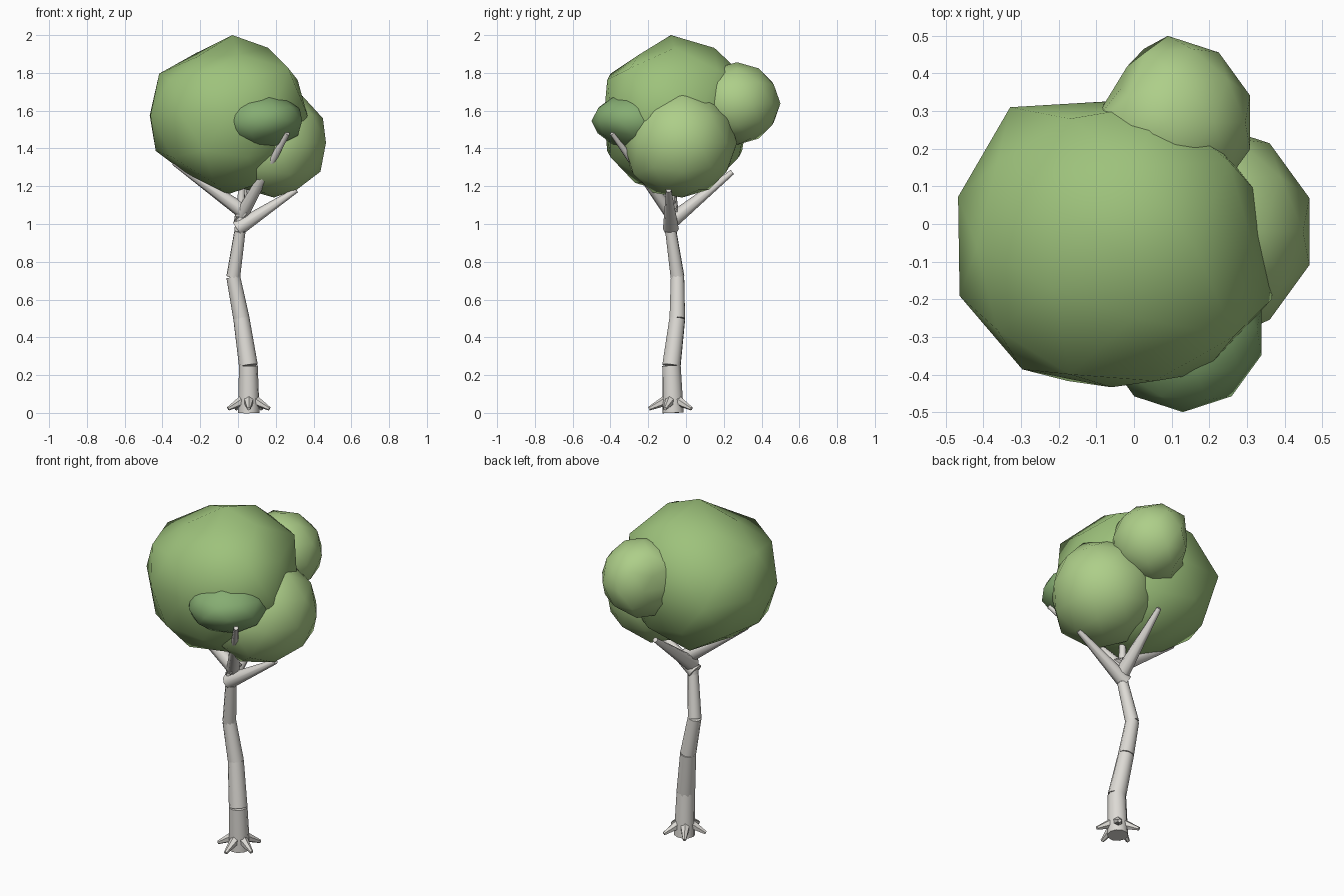
import bpy, bmesh, math
from mathutils import Vector, Matrix

if "Cube" in bpy.data.objects:
    bpy.data.objects.remove(bpy.data.objects["Cube"])


def material(name, rgb):
    m = bpy.data.materials.new(name)
    m.diffuse_color = (*rgb, 1)
    m.use_nodes = True
    m.node_tree.nodes["Principled BSDF"].inputs["Base Color"].default_value = m.diffuse_color
    return m


BARK = material("pale_bark", (0.72, 0.70, 0.66))
LEAF = material("leaf_mid", (0.34, 0.54, 0.20))
LEAF_LIGHT = material("leaf_light", (0.42, 0.62, 0.25))
LEAF_DARK = material("leaf_dark", (0.24, 0.42, 0.17))


def finish(bm, name, mat, angle):
    me = bpy.data.meshes.new(name)
    bm.to_mesh(me)
    bm.free()
    ob = bpy.data.objects.new(name, me)
    bpy.context.collection.objects.link(ob)
    me.materials.append(mat)
    bpy.ops.object.select_all(action='DESELECT')
    ob.select_set(True)
    bpy.context.view_layer.objects.active = ob
    bpy.ops.object.shade_smooth_by_angle(angle=math.radians(angle))
    return ob


def limb(name, a, b, r1, r2, sides=8):
    """Tapered cylinder running from a to b."""
    a, b = Vector(a), Vector(b)
    d = b - a
    rot = d.to_track_quat('Z', 'Y').to_matrix().to_4x4()
    bm = bmesh.new()
    bmesh.ops.create_cone(bm, cap_ends=True, segments=sides, radius1=r1, radius2=r2,
                          depth=d.length,
                          matrix=Matrix.Translation((a + b) / 2) @ rot)
    return finish(bm, name, BARK, 50)


def foliage(name, centre, r, mat, scale_at=(), flat=1.0):
    """Low-poly ball; scale_at lists (direction, factor) for the nearest vertex."""
    bm = bmesh.new()
    bmesh.ops.create_icosphere(bm, subdivisions=2, radius=1)
    dirs = {v: v.co.normalized() for v in bm.verts}
    for d, f in scale_at:
        d = Vector(d).normalized()
        v = max(dirs, key=lambda k: dirs[k].dot(d))
        v.co = dirs[v] * f
    for v in bm.verts:
        v.co = Vector((v.co.x, v.co.y, v.co.z * flat)) * r + Vector(centre)
    return finish(bm, name, mat, 180)


def around(deg):
    return (math.cos(math.radians(deg)), math.sin(math.radians(deg)), 0)


# Trunk: crooked stack of tapered segments
path = [((0.057, -0.068, 0.0), 0.057), ((0.055, -0.077, 0.25), 0.050),
        ((0.018, -0.046, 0.50), 0.043), ((-0.025, -0.045, 0.72), 0.037),
        ((0.010, -0.080, 0.96), 0.030), ((0.018, -0.080, 1.06), 0.026)]
for i, ((a, ra), (b, rb)) in enumerate(zip(path, path[1:])):
    limb(f"trunk_segment_{i + 1}", a, b, ra, rb, 10)

# Roots: short spikes around the base
for i in range(5):
    c, s, _ = around(-90 + 72 * i)
    limb(f"root_{i + 1}", (0.057 + 0.035 * c, -0.072 + 0.035 * s, 0.065),
         (0.057 + 0.115 * c, -0.072 + 0.125 * s, 0.022), 0.028, 0.010, 6)

# Branches
branches = {
    "right_branch": ((-0.005, -0.080, 0.975), (0.31, -0.092, 1.18), 0.042, 0.014),
    "back_branch": ((0.020, -0.085, 1.01), (0.03, 0.245, 1.275), 0.042, 0.014),
    "left_branch": ((0.045, -0.080, 1.055), (-0.34, -0.085, 1.325), 0.042, 0.014),
    "front_branch": ((0.015, -0.070, 1.04), (0.262, -0.392, 1.48), 0.036, 0.013),
    "top_branch": ((0.015, -0.080, 1.04), (0.02, -0.07, 1.30), 0.024, 0.014),
}
for name, (a, b, r1, r2) in branches.items():
    limb(name, a, b, r1, r2)

# Main crown, with uneven waist and dented shoulders
waist = [1.0, 0.97, 0.92, 1.09, 1.02, 1.01, 0.96, 0.89, 0.99, 1.07]
tweaks = [(around(18 + 36 * i), f) for i, f in enumerate(waist)]
tweaks += [((-0.425, -0.309, 0.851), 0.87), ((-0.425, 0.309, 0.851), 0.92),
           ((0.162, -0.5, 0.851), 0.90), ((0.688, -0.5, 0.526), 1.13),
           ((0.688, 0.5, 0.526), 1.08), ((0.276, 0.851, 0.447), 1.06),
           ((-0.526, 0, -0.851), 0.90)]
crown = foliage("crown", (-0.06, -0.06, 1.575), 0.42, LEAF, tweaks)
top = max(crown.data.vertices, key=lambda v: v.co.z)
top.co = (-0.03, -0.08, 2.0)

# Smaller leaf clusters
foliage("right_leaf_cluster", (0.19, -0.02, 1.43), 0.29, LEAF_LIGHT,
        [(around(-90), 1.07), ((-0.276, -0.851, -0.447), 1.10),
         ((0.263, -0.81, -0.526), 1.10), ((-0.162, -0.5, -0.851), 1.07)])
foliage("back_leaf_cluster", (0.09, 0.27, 1.638), 0.23, LEAF_LIGHT,
        [(around(126), 0.80), (around(162), 0.76), ((-0.724, 0.526, 0.447), 0.75),
         ((-0.688, 0.5, -0.526), 0.8), ((-0.276, -0.851, 0.447), 0.85)], 0.95)
foliage("front_leaf_cluster", (0.13, -0.28, 1.545), 0.22, LEAF_DARK,
        [((0.724, -0.526, -0.447), 0.88), ((0.263, -0.81, -0.526), 0.90)], 0.66)
